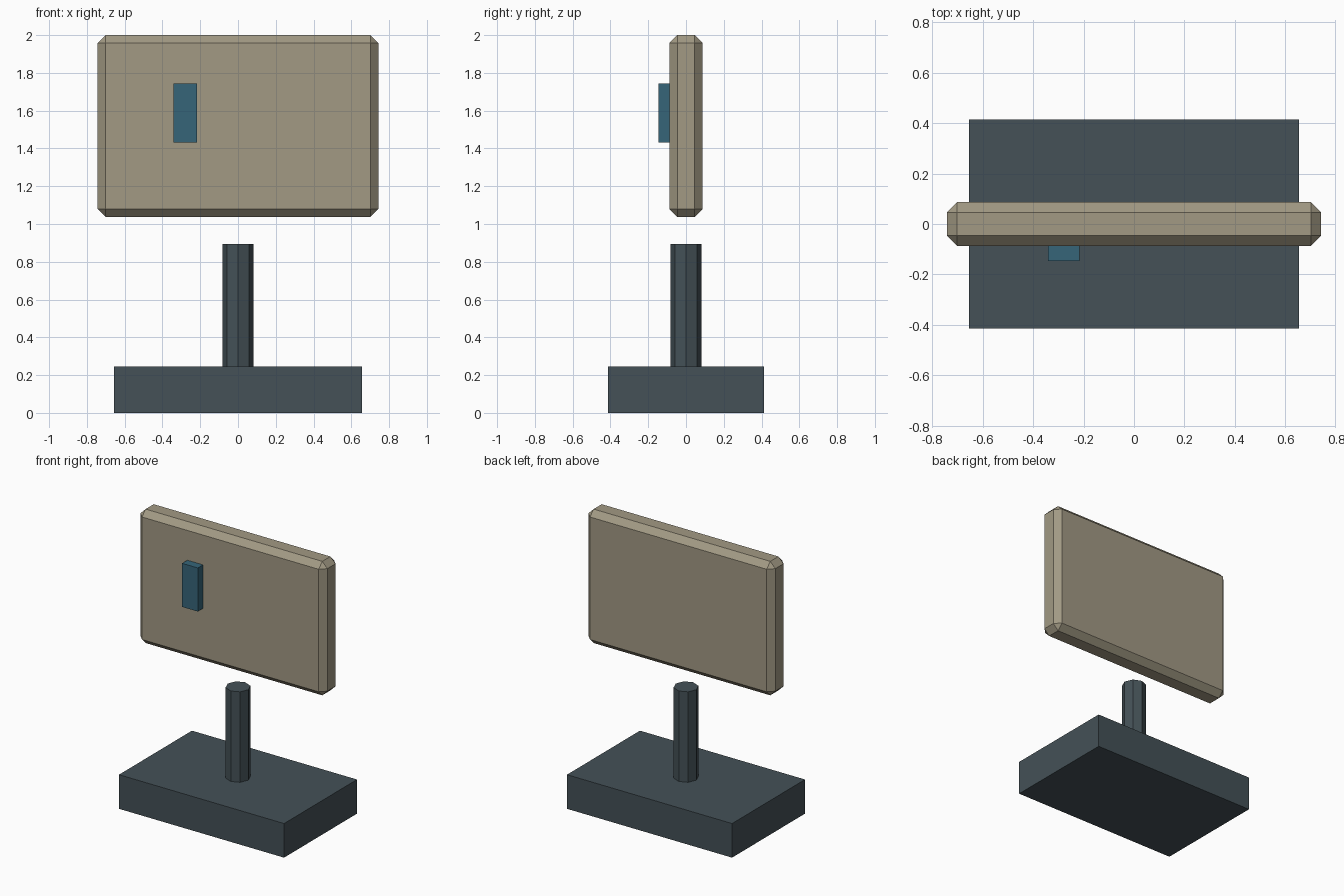
import bpy

if "Cube" in bpy.data.objects:
    bpy.data.objects.remove(bpy.data.objects["Cube"])


def material(name, color):
    m = bpy.data.materials.new(name)
    m.diffuse_color = (*color, 1)
    m.use_nodes = True
    m.node_tree.nodes["Principled BSDF"].inputs["Base Color"].default_value = m.diffuse_color
    return m


def box(name, lo, hi, mat):
    """Axis-aligned box between two corners."""
    centre = [(a + b) / 2 for a, b in zip(lo, hi)]
    bpy.ops.mesh.primitive_cube_add(size=1, location=centre)
    ob = bpy.context.object
    ob.name = name
    ob.scale = [b - a for a, b in zip(lo, hi)]
    bpy.ops.object.transform_apply(location=False, rotation=False, scale=True)
    ob.data.materials.append(mat)
    return ob


dark = material("dark_slate", (0.058, 0.082, 0.095))
tan = material("tan", (0.36, 0.32, 0.23))
blue = material("blue", (0.037, 0.13, 0.19))

# Base slab
box("base", (-0.656, -0.414, 0), (0.656, 0.414, 0.245), dark)

# Octagonal post
bpy.ops.mesh.primitive_cylinder_add(vertices=8, radius=0.082, depth=0.65,
                                    location=(0, 0, 0.57))
post = bpy.context.object
post.name = "post"
post.data.materials.append(dark)

# Chamfered panel floating above the post
panel = box("panel", (-0.743, -0.087, 1.038), (0.743, 0.087, 2.0), tan)
bevel = panel.modifiers.new("chamfer", 'BEVEL')
bevel.width = 0.041
bevel.segments = 1

# Small marker block on the front of the panel
box("front_marker", (-0.342, -0.146, 1.432), (-0.217, -0.087, 1.745), blue)
